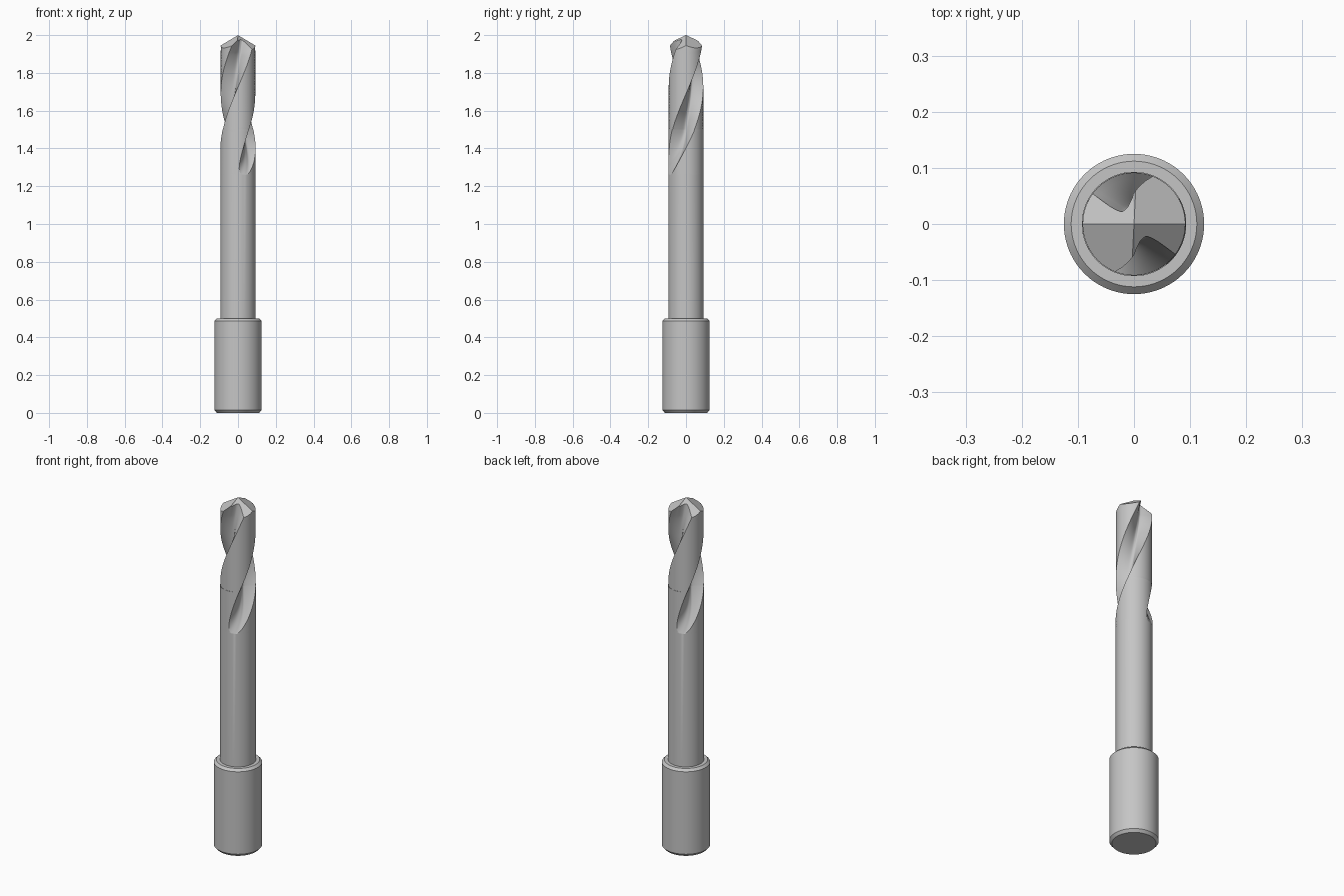
import bpy, bmesh
from math import sin, cos, pi, radians

cube = bpy.data.objects.get("Cube")
if cube:
    bpy.data.objects.remove(cube, do_unlink=True)

# Single bare metal colour
steel = bpy.data.materials.new("steel_grey")
steel.use_nodes = True
STEEL = (0.56, 0.56, 0.56, 1)
steel.diffuse_color = STEEL
steel.node_tree.nodes["Principled BSDF"].inputs["Base Color"].default_value = STEEL

TOP, STEP, RUNOUT, COLLAR = 2.0, 1.5, 1.26, 0.5
NECK_R, CUT_R, CORE_R = 0.093, 0.0915, 0.03
LEAD, TRAIL = radians(50), radians(31)    # flute width each side of its deepest line
FLUTE_N, LAND_N = 28, 26


def finish(name, bm):
    bmesh.ops.remove_doubles(bm, verts=bm.verts, dist=1e-5)
    bmesh.ops.recalc_face_normals(bm, faces=bm.faces)
    mesh = bpy.data.meshes.new(name)
    bm.to_mesh(mesh)
    bm.free()
    mesh.materials.append(steel)
    obj = bpy.data.objects.new(name, mesh)
    bpy.context.collection.objects.link(obj)
    bpy.ops.object.select_all(action="DESELECT")
    obj.select_set(True)
    bpy.context.view_layer.objects.active = obj
    bpy.ops.object.shade_smooth_by_angle(angle=radians(22))
    return obj


def skin(bm, rings):
    """Join successive closed rings with quads."""
    for low, high in zip(rings, rings[1:]):
        n = len(low)
        for j in range(n):
            k = (j + 1) % n
            bm.faces.new((low[j], low[k], high[k], high[j]))


def section(radius, z):
    """Polar outline with two opposite flutes that fade out below the step."""
    t = min(max((STEP - z) / (STEP - RUNOUT), 0), 1)
    lift = (NECK_R - CORE_R) * t ** 1.4
    depth = NECK_R - CORE_R
    reach = (max(radius - CORE_R - lift, 0) / depth) ** (1 / 3)
    a, b = LEAD * reach, TRAIL * reach
    outline = []
    for half in (0, pi):
        for i in range(FLUTE_N):
            s = 2 * i / FLUTE_N - 1
            u = a * s if s < 0 else b * s
            r = CORE_R + lift + depth * abs(s * reach) ** 3
            outline.append((half + u, min(r, radius)))
        for i in range(LAND_N):
            outline.append((half + b + (pi - a - b) * i / LAND_N, radius))
    return outline


def place(angle, r, z):
    """Turn an outline point along the right-handed helix."""
    turn = radians(300) + 1.5 * pi * (max(z, RUNOUT) - 1.95)
    return r * cos(angle + turn), r * sin(angle + turn), z


def tip_height(x, y):
    """Primary and secondary point facets, all meeting at the apex."""
    return TOP - 0.6 * abs(x) - (0.43 if x * y > 0 else 0.58) * abs(y)


# Neck and fluted cutting length
bm = bmesh.new()
levels = [(COLLAR - 0.01, NECK_R)]
levels += [(RUNOUT + (STEP - RUNOUT) * (i / 24) ** 1.5, NECK_R) for i in range(25)]
levels += [(STEP + 0.41 * i / 28, CUT_R) for i in range(29)]
rings = [[bm.verts.new(place(a, r, z)) for a, r in section(radius, z)]
         for z, radius in levels]

# Ground point: the last ring follows the facets, then fans into the apex
rim = []
for a, r in section(CUT_R, TOP):
    z = 1.95
    for _ in range(6):
        x, y, _z = place(a, r, z)
        z = tip_height(x, y)
    rim.append(bm.verts.new((x, y, z)))
rings.append(rim)
skin(bm, rings)
apex = bm.verts.new((0, 0, TOP))
for j in range(len(rim)):
    bm.faces.new((rim[j - 1], rim[j], apex))
finish("fluted_body", bm)

# Shank with chamfered ends
bm = bmesh.new()
SIDES = 72
profile = [(0.112, 0), (0.125, 0.015), (0.125, COLLAR - 0.013), (0.112, COLLAR)]
rings = [[bm.verts.new((r * cos(2 * pi * i / SIDES), r * sin(2 * pi * i / SIDES), z))
          for i in range(SIDES)] for r, z in profile]
skin(bm, rings)
bm.faces.new(rings[0][::-1])
bm.faces.new(rings[-1])
finish("shank", bm)
